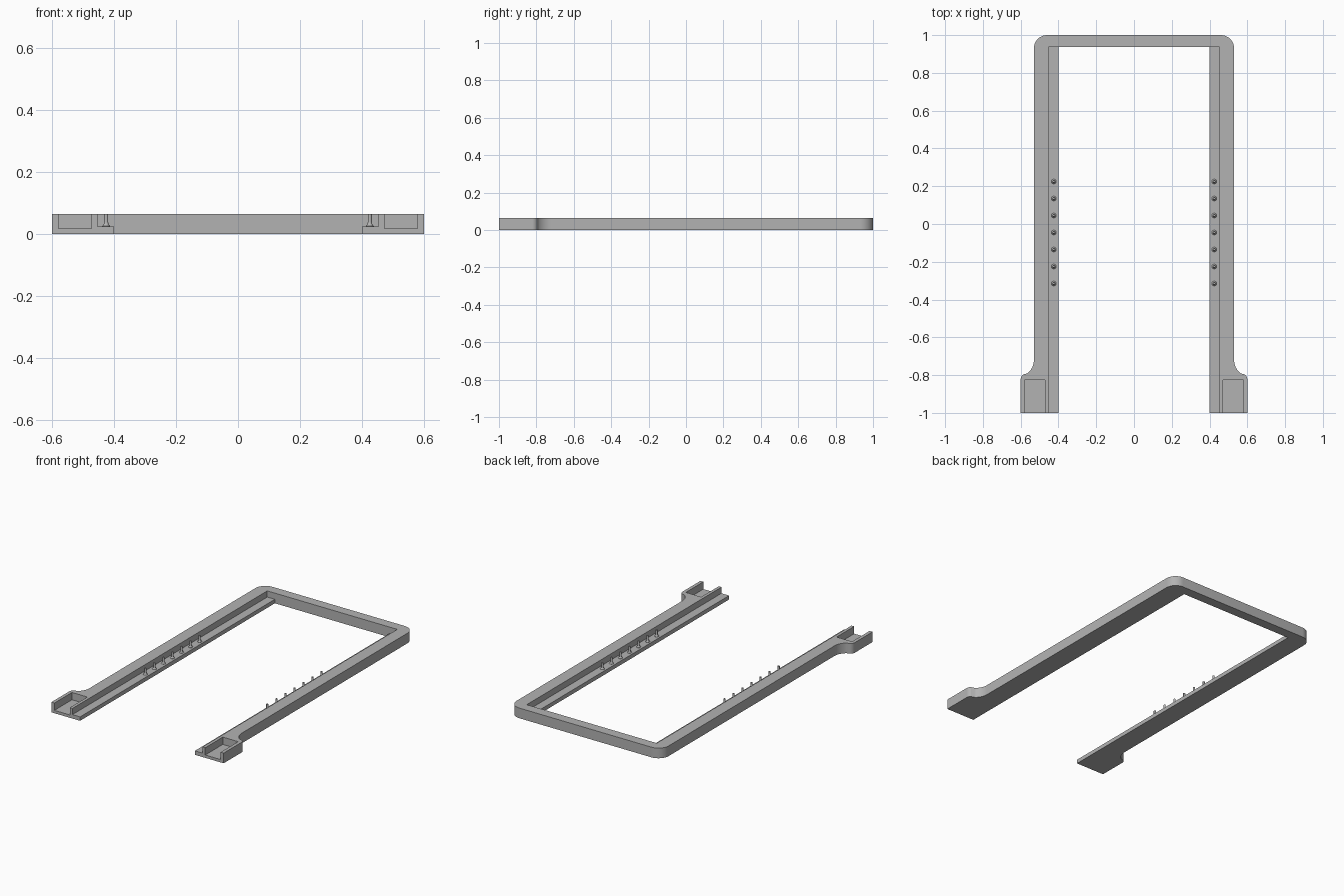
import bpy, bmesh, math
from mathutils import Vector

if "Cube" in bpy.data.objects:
    bpy.data.objects.remove(bpy.data.objects["Cube"])

HEIGHT, LEDGE_TOP, POCKET_FLOOR = 0.064, 0.025, 0.018
INNER_X, WALL_X, OUTER_X, FOOT_X = 0.4, 0.453, 0.53, 0.6
BAR_Y = 0.938

grey = bpy.data.materials.new("plain grey")
grey.use_nodes = True
colour = (0.45, 0.45, 0.45, 1)
grey.diffuse_color = colour
grey.node_tree.nodes["Principled BSDF"].inputs["Base Color"].default_value = colour


def make_object(name, bm):
    bmesh.ops.recalc_face_normals(bm, faces=bm.faces)
    mesh = bpy.data.meshes.new(name)
    bm.to_mesh(mesh)
    bm.free()
    mesh.materials.append(grey)
    obj = bpy.data.objects.new(name, mesh)
    bpy.context.collection.objects.link(obj)
    return obj


def activate(obj):
    bpy.ops.object.select_all(action='DESELECT')
    obj.select_set(True)
    bpy.context.view_layer.objects.active = obj


def arc(cx, cy, radius, start, end, steps=10):
    angles = [math.radians(start + (end - start) * i / steps) for i in range(steps + 1)]
    return [(cx + radius * math.cos(a), cy + radius * math.sin(a)) for a in angles]


def cutter(name, x0, x1, y0, y1, z0):
    """Box open to the top, placed on the side given by the sign of x."""
    bm = bmesh.new()
    bmesh.ops.create_cube(bm, size=1)
    low, high = Vector((min(x0, x1), y0, z0)), Vector((max(x0, x1), y1, HEIGHT + 0.1))
    bmesh.ops.scale(bm, vec=high - low, verts=bm.verts)
    bmesh.ops.translate(bm, vec=(low + high) / 2, verts=bm.verts)
    obj = make_object(name, bm)
    obj.hide_render = True
    return obj


# U-shaped frame: half outline from foot to back, then mirrored
half = [(INNER_X, BAR_Y), (INNER_X, -1), (FOOT_X, -1)]
half += arc(FOOT_X - 0.03, -0.822, 0.03, 0, 57, 6)
half += arc(OUTER_X + 0.09, -0.72, 0.09, 232, 180)
half += arc(OUTER_X - 0.07, 0.93, 0.07, 0, 90)
outline = half + [(-x, y) for x, y in reversed(half)]
bm = bmesh.new()
face = bm.faces.new([bm.verts.new((x, y, 0)) for x, y in outline])
top = bmesh.ops.extrude_face_region(bm, geom=[face])["geom"]
bmesh.ops.translate(bm, vec=(0, 0, HEIGHT),
                    verts=[v for v in top if isinstance(v, bmesh.types.BMVert)])
frame = make_object("frame", bm)

# Recessed inner ledges and open-ended foot pockets
cutters = []
for side, s in (("left", 1), ("right", -1)):
    cutters.append(cutter(side + "_ledge_cutter", s * (INNER_X - 0.05), s * WALL_X,
                          -1.1, BAR_Y, LEDGE_TOP))
    cutters.append(cutter(side + "_pocket_cutter", s * 0.472, s * 0.579,
                          -1.1, -0.825, POCKET_FLOOR))
activate(frame)
for c in cutters:
    mod = frame.modifiers.new(c.name, 'BOOLEAN')
    mod.operation, mod.solver, mod.object = 'DIFFERENCE', 'EXACT', c
    bpy.ops.object.modifier_apply(modifier=mod.name)
for c in cutters:
    bpy.data.objects.remove(c)
bpy.ops.object.shade_smooth_by_angle(angle=math.radians(30))

# Rows of pins with flared bases, standing on the ledges
profile = [(0.013, LEDGE_TOP - 0.001), (0.013, LEDGE_TOP + 0.001), (0.0095, LEDGE_TOP + 0.004),
           (0.0075, LEDGE_TOP + 0.008), (0.0065, LEDGE_TOP + 0.014), (0.0065, HEIGHT)]
SIDES = 16
for side, s in (("left", 1), ("right", -1)):
    bm = bmesh.new()
    for i in range(7):
        y = 0.225 - 0.09 * i
        rings = [[bm.verts.new((s * 0.425 + px, y + py, z))
                  for px, py in arc(0, 0, r, 0, 360, SIDES)[:-1]] for r, z in profile]
        for a, b in zip(rings, rings[1:]):
            for k in range(SIDES):
                n = (k + 1) % SIDES
                bm.faces.new((a[k], a[n], b[n], b[k]))
        bm.faces.new(rings[-1])
        bm.faces.new(rings[0][::-1])
    activate(make_object(side + "_pins", bm))
    bpy.ops.object.shade_smooth_by_angle(angle=math.radians(40))
